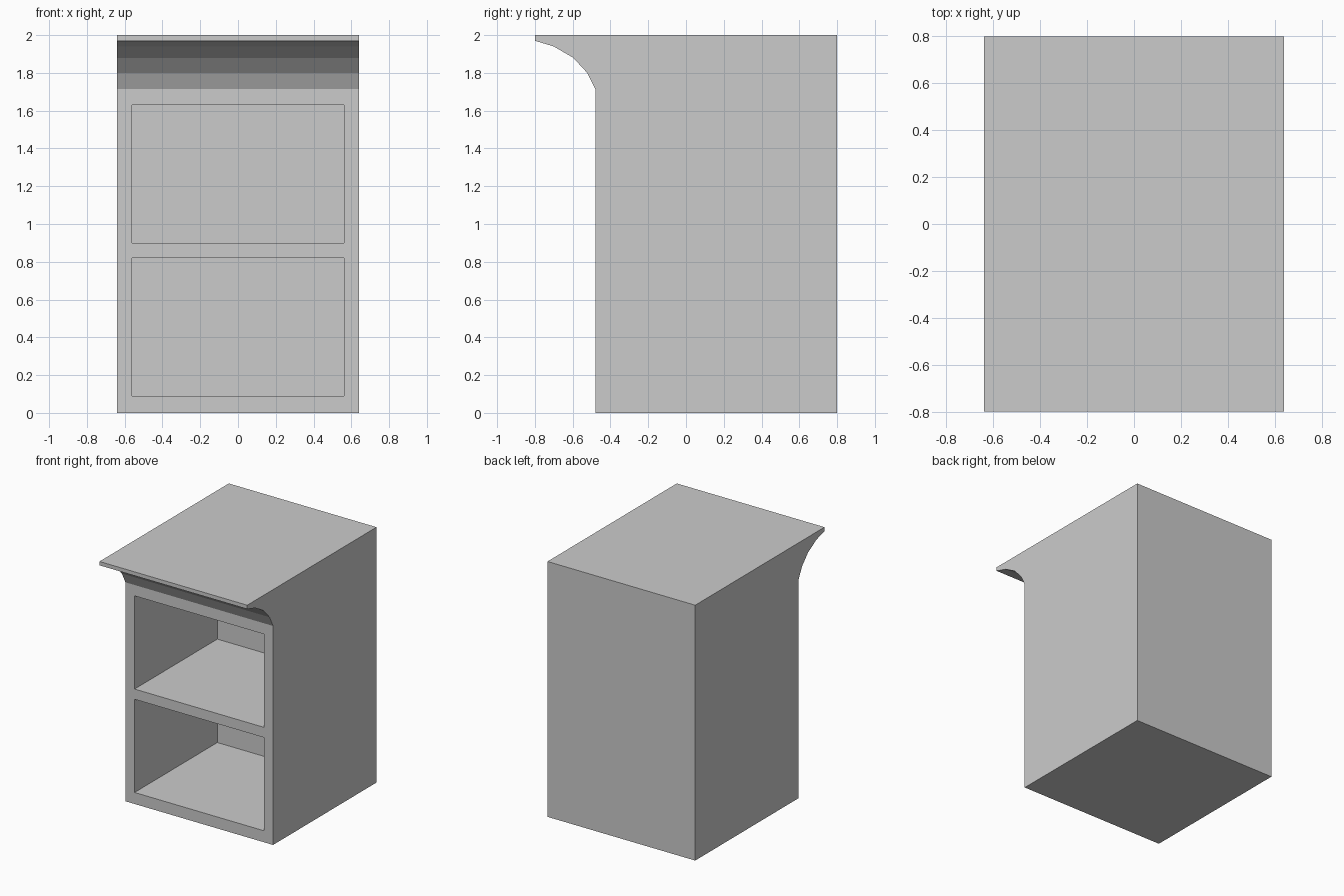
import bpy
import bmesh

cube = bpy.data.objects.get("Cube")
if cube:
    bpy.data.objects.remove(cube, do_unlink=True)

HALF_WIDTH = 0.64
FRONT, BACK = -0.48, 0.8

# Single plain grey finish
grey = bpy.data.materials.new("plain_grey")
grey.use_nodes = True
colour = (0.6, 0.6, 0.6, 1)
grey.diffuse_color = colour
grey.node_tree.nodes["Principled BSDF"].inputs["Base Color"].default_value = colour


def extrude_profile(name, profile, half_width):
    """Extrude a side profile of (y, z) points across x."""
    bm = bmesh.new()
    face = bm.faces.new([bm.verts.new((-half_width, y, z)) for y, z in profile])
    result = bmesh.ops.extrude_face_region(bm, geom=[face])
    moved = [v for v in result["geom"] if isinstance(v, bmesh.types.BMVert)]
    bmesh.ops.translate(bm, verts=moved, vec=(2 * half_width, 0, 0))
    bmesh.ops.recalc_face_normals(bm, faces=bm.faces)
    mesh = bpy.data.meshes.new(name)
    bm.to_mesh(mesh)
    bm.free()
    mesh.materials.append(grey)
    obj = bpy.data.objects.new(name, mesh)
    bpy.context.collection.objects.link(obj)
    return obj


# Cabinet body with the curved cove below the overhanging top
cove = [(FRONT, 1.715), (-0.523, 1.80), (-0.597, 1.88), (-0.70, 1.94), (-0.80, 1.97)]
body = extrude_profile(
    "cabinet_body",
    [(BACK, 0), (FRONT, 0)] + cove + [(-0.80, 2), (BACK, 2)],
    HALF_WIDTH)

# Two open compartments cut into the front
cutters = []
for name, bottom in (("lower_compartment", 0.09), ("upper_compartment", 0.90)):
    top, rear = bottom + 0.73, FRONT + 1.024
    cutter = extrude_profile(
        name + "_cutter",
        [(FRONT - 0.1, bottom), (rear, bottom), (rear, top), (FRONT - 0.1, top)],
        0.56)
    cutter.hide_render = True
    cut = body.modifiers.new(name, "BOOLEAN")
    cut.operation = "DIFFERENCE"
    cut.solver = "EXACT"
    cut.object = cutter
    cutters.append(cutter)

# Bake the cuts and discard the cutters
bpy.context.view_layer.update()
evaluated = body.evaluated_get(bpy.context.evaluated_depsgraph_get())
cut_mesh = bpy.data.meshes.new_from_object(evaluated)
body.modifiers.clear()
body.data = cut_mesh
for cutter in cutters:
    bpy.data.objects.remove(cutter, do_unlink=True)
